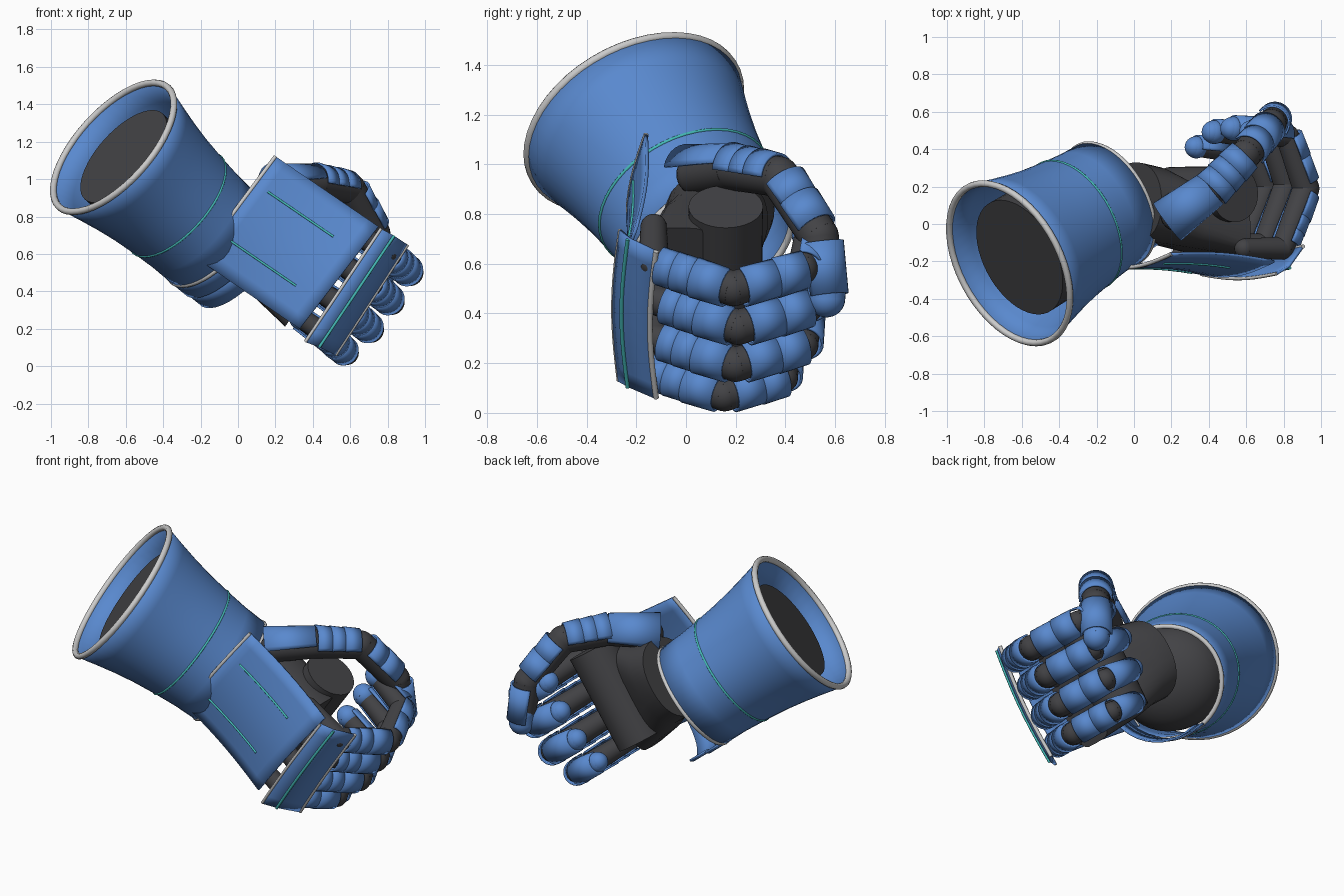
import bpy, bmesh, math
from mathutils import Vector as V

if "Cube" in bpy.data.objects:
    bpy.data.objects.remove(bpy.data.objects["Cube"])

def mat(name, c):
    m = bpy.data.materials.new(name)
    m.diffuse_color = (*c, 1)
    m.use_nodes = True
    m.node_tree.nodes["Principled BSDF"].inputs["Base Color"].default_value = m.diffuse_color
    return m

BLUE = mat("blue_plate", (0.10, 0.25, 0.62))
DARK = mat("dark_fabric", (0.055, 0.055, 0.06))
CYAN = mat("teal_line", (0.06, 0.50, 0.48))

def finish(name, bm, m=None, thick=0, ang=40):
    bmesh.ops.recalc_face_normals(bm, faces=bm.faces)
    me = bpy.data.meshes.new(name)
    bm.to_mesh(me)
    bm.free()
    me.shade_smooth()
    me.set_sharp_from_angle(angle=math.radians(ang))
    ob = bpy.data.objects.new(name, me)
    bpy.context.collection.objects.link(ob)
    if m:
        me.materials.append(m)
    if thick:
        s = ob.modifiers.new("thickness", 'SOLIDIFY')
        s.thickness = thick
        s.offset = 0
    return ob

def loft(name, rows, m, closed=False, thick=0.014, caps=False):
    bm = bmesh.new()
    vs = [[bm.verts.new(p) for p in r] for r in rows]
    n = len(rows[0])
    for a, b in zip(vs, vs[1:]):
        for i in range(n if closed else n - 1):
            j = (i + 1) % n
            bm.faces.new((a[i], a[j], b[j], b[i]))
    if caps:
        bm.faces.new(vs[0])
        bm.faces.new(vs[-1])
    return finish(name, bm, m, thick)

def arc(c, d, ref, r, half, n, squash=1):
    # points of an arc round axis d, centred on the direction ref
    d = d.normalized()
    u = (ref - d * ref.dot(d)).normalized()
    w = d.cross(u) * squash
    angs = [math.radians(-half + 2 * half * i / n) for i in range(n + 1)]
    return [c + (u * math.cos(a) + w * math.sin(a)) * r for a in angs]

def shell(name, p0, p1, r0, r1, ref, half=100):
    d = p1 - p0
    return loft(name, [arc(p0, d, ref, r0, half, 16), arc(p1, d, ref, r1, half, 16)], BLUE, thick=.011)

def wire(name, pts, r, m=None, cyclic=False):
    cu = bpy.data.curves.new(name, 'CURVE')
    cu.dimensions = '3D'
    cu.bevel_depth = r
    cu.bevel_resolution = 3
    cu.use_fill_caps = True
    sp = cu.splines.new('POLY')
    sp.points.add(len(pts) - 1)
    for q, p in zip(sp.points, pts):
        q.co = (*p, 1)
    sp.use_cyclic_u = cyclic
    if m:
        cu.materials.append(m)
    ob = bpy.data.objects.new(name, cu)
    bpy.context.collection.objects.link(ob)

def limb(name, pts, rad, m=DARK, balls=True):
    # chain of round segments with ball joints
    bm = bmesh.new()
    for i, (a, b) in enumerate(zip(pts, pts[1:])):
        d = b - a
        M = d.to_track_quat('Z', 'Y').to_matrix().to_4x4()
        M.translation = (a + b) / 2
        bmesh.ops.create_cone(bm, cap_ends=True, segments=32, radius1=rad[i],
                              radius2=rad[i + 1], depth=d.length, matrix=M)
    if balls:
        for p, r in zip(pts, rad):
            s = bmesh.ops.create_uvsphere(bm, u_segments=24, v_segments=16, radius=r)
            bmesh.ops.translate(bm, verts=s['verts'], vec=p)
    return finish(name, bm, m)

# Hand axes: L toward the knuckles, W toward the thumb side
L, Y, W = V((0.82, 0, -0.57)), V((0, 1, 0)), V((0.57, 0, 0.82))

# Flared cuff with rims and seam line
A, B = V((-0.665, -0.21, 1.17)), V((-0.135, 0.11, 0.69))
AX = (B - A).normalized()
def ring(t, r):
    return arc(A.lerp(B, t), AX, -Y, r, 180, 48, .925)[:-1]
prof = [(0, .465), (.15, .435), (.3, .408), (.45, .386), (.64, .366), (.82, .352), (1, .347)]
loft("cuff", [ring(t, r) for t, r in prof], BLUE, True, 0.02)
wire("cuff_outer_rim", ring(0, .467), .018, None, True)
wire("cuff_wrist_rim", ring(1, .349), .014, None, True)
wire("cuff_seam", ring(.64, .375), .007, CYAN, True)

# Forearm inside the cuff: flat at the open end, shallow dome at the wrist
dome = [(.1, .335), (.45, .33), (.8, .325)]
dome += [(.8 + .29 * math.sin(k * math.pi / 16), .325 * math.cos(k * math.pi / 16)) for k in range(1, 8)]
loft("forearm", [ring(t, r) for t, r in dome], DARK, True, 0, True)
for i, (a, b, r) in enumerate([(-.03, .11, .328), (.09, .215, .315)]):
    shell(f"wrist_band_{i}", B + AX * a, B + AX * b, r, r - .006, V((-.2, -.9, -.5)), 75)

# Palm: rounded block that thickens to the wrist
def section(c, hy, hw, e=.5):
    pts = []
    for k in range(32):
        a = 2 * math.pi * k / 32
        x, y = math.cos(a), math.sin(a)
        pts.append(c + Y * hy * math.copysign(abs(x) ** e, x) + W * hw * math.copysign(abs(y) ** e, y))
    return pts
palm = [(-.06, .12, .21, .24, .9), (.06, .10, .205, .25, .8), (.2, .05, .175, .285, .6), (.46, -.03, .135, .325, .4)]
P0 = V((.06, 0, .74))
loft("palm", [section(P0 + L * s + Y * y, hy, hw, e) for s, y, hy, hw, e in palm], DARK, True, 0, True)

# Round grip held in the fist
limb("grip", [V((.54, .16, .83)) - W * .6, V((.54, .16, .83))], [.145, .15], balls=False)

# Back-of-hand plate, gently bowed
TL, TR, BR, BL = V((.2, -.16, 1.12)), V((.75, -.2, .745)), V((.33, -.26, .2)), V((-.21, -.21, .57))
def on_plate(u, v):
    p = TL.lerp(TR, u).lerp(BL.lerp(BR, u), v)
    return p - Y * .045 * math.sin(math.pi * v) + Y * .02 * math.sin(math.pi * u)
g = [i / 10 for i in range(11)]
loft("hand_plate", [[on_plate(u, v) for v in g] for u in g], BLUE)
wire("hand_plate_rim", [on_plate(0, v) for v in g], .011)
for i, v in enumerate((.26, .74)):
    wire(f"hand_plate_line_{i}", [on_plate(.12 + .64 * k / 6, v) - Y * .009 for k in range(7)], .006, CYAN)

# Knuckle guard: ridge bent over the finger roots
ends = [((.765, -.265, .735), (.36, -.27, .13)), ((.83, -.225, .70), (.43, -.225, .105)),
        ((.905, -.12, .65), (.52, -.12, .06))]
cols = [[V(a).lerp(V(b), t) - Y * .025 * math.sin(math.pi * t) for t in g] for a, b in ends]
loft("knuckle_guard", cols, BLUE)
wire("knuckle_rim_back", cols[0], .009)
wire("knuckle_rim_front", cols[2], .011)
wire("knuckle_line", [p + V((.005, -.01, -.003)) for p in cols[1]], .008, CYAN)

# Four curled fingers: dark core plus overlapping outer shells
fingers = [("index", (.92, .19, .50), 1), ("middle", (.82, .21, .345), 1),
           ("ring", (.71, .20, .195), .97), ("little", (.58, .155, .072), .85)]
for nm, pip, s in fingers:
    pip = V(pip)
    mcp = pip + V((-.125, -.32, .105))
    dip = pip + V((-.10, .28, .08)) * s
    tip = dip + V((-.19, .02, .135)) * s
    r = .076 * (.5 + s / 2)
    limb(nm + "_finger", [mcp - L * .25, mcp, pip, dip, tip],
         [r * .7, r * .8, r * .94, r * .82, r * .7])
    parts = [(mcp, pip, .1, .34, 1.04, 1.02), (mcp, pip, .3, .58, 1.06, 1.04), (mcp, pip, .54, .93, 1.1, 1.04),
             (pip, dip, .12, .62, 1.06, 1.03), (pip, dip, .58, 1.0, 1.08, 1.02), (dip, tip, .05, 1, 1.02, .88)]
    for k, (a, b, t0, t1, q0, q1) in enumerate(parts):
        shell(f"{nm}_shell_{k}", a.lerp(b, t0), a.lerp(b, t1), r * q0, r * q1, (b - a).cross(W))
    limb(nm + "_tip", [tip, tip + (tip - dip) * .04], [r * .85, r * .8], BLUE)

# Thumb laid over the grip
T = [V(p) for p in [(.18, .01, .955), (.42, .19, .98), (.60, .375, .95), (.735, .535, .71), (.755, .565, .46)]]
limb("thumb", [T[0].lerp(T[1], .2)] + T[1:], [.085, .085, .082, .08, .07])
ref = V((.6, .6, .5))
tparts = [(0, 0, 1.0, .122, .1), (1, -.05, .32, .104, .095), (1, .28, .62, .1, .092), (1, .58, .95, .098, .09),
          (2, .1, .5, .096, .09), (2, .45, .88, .096, .092), (3, .1, .95, .092, .086)]
for k, (i, t0, t1, r0, r1) in enumerate(tparts):
    a, b = T[i], T[i + 1]
    shell(f"thumb_shell_{k}", a.lerp(b, t0), a.lerp(b, t1), r0, r1, ref, 90)
limb("thumb_tip", [T[4] + V((0, 0, .06)), T[4]], [.078, .076], BLUE)
